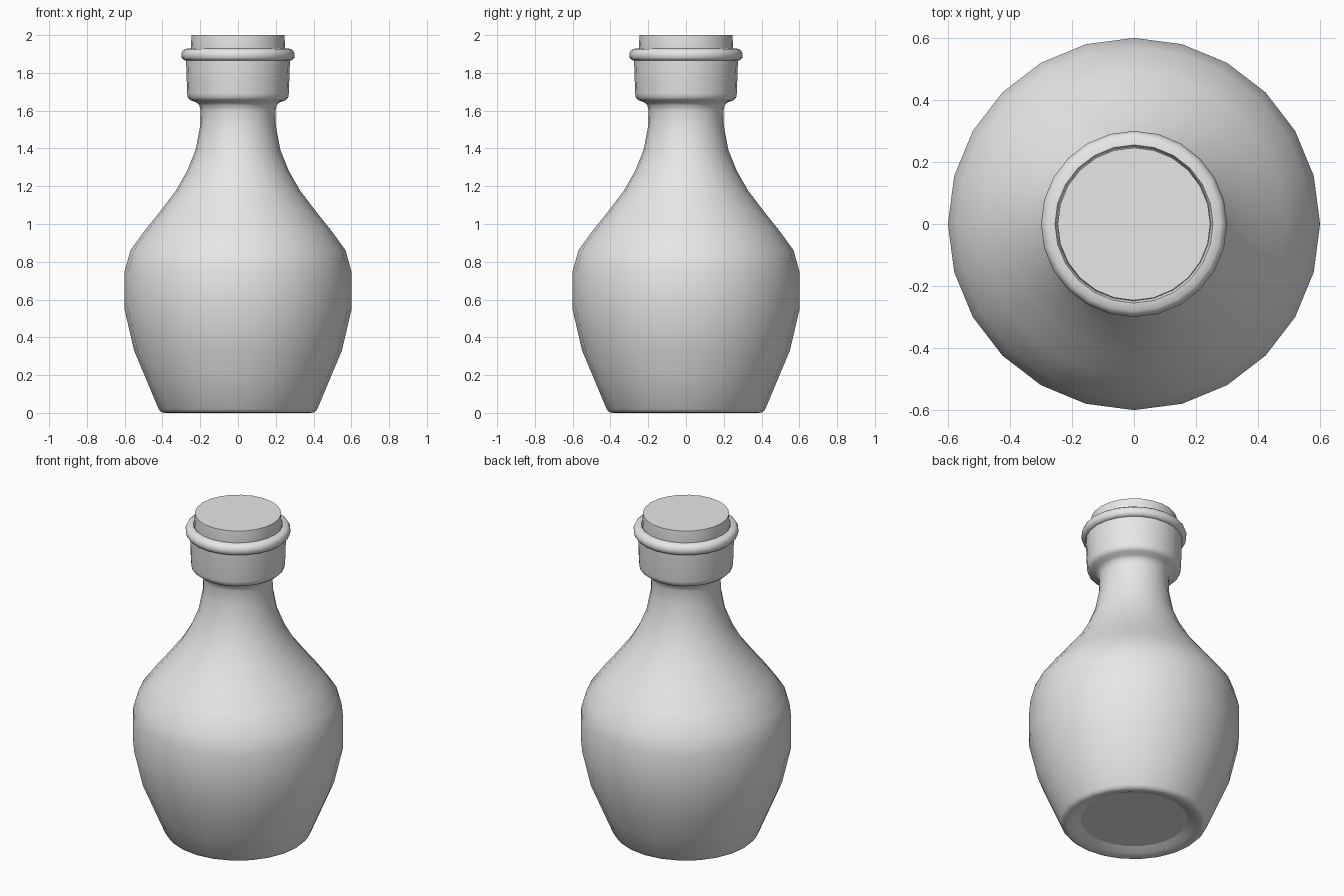
import bpy, bmesh, math

if "Cube" in bpy.data.objects:
    bpy.data.objects.remove(bpy.data.objects["Cube"])

SIDES = 24

glass = bpy.data.materials.new("plain_grey")
glass.diffuse_color = (0.8, 0.8, 0.8, 1)
glass.use_nodes = True
glass.node_tree.nodes["Principled BSDF"].inputs["Base Color"].default_value = glass.diffuse_color


def lathe(name, profile, angle, cap_start=False, cap_end=False):
    """Spin a (radius, height) profile round z; caps stay flat."""
    bm = bmesh.new()
    rings = []
    for r, z in profile:
        rings.append([bm.verts.new((r * math.cos(i * math.tau / SIDES),
                                    r * math.sin(i * math.tau / SIDES), z))
                      for i in range(SIDES)])
    for a, b in zip(rings, rings[1:]):
        for i in range(SIDES):
            j = (i + 1) % SIDES
            bm.faces.new((a[i], a[j], b[j], b[i])).smooth = True
    if cap_start:
        bm.faces.new(rings[0][::-1])
    if cap_end:
        bm.faces.new(rings[-1])
    # sharp edges: steep folds and the rims of the flat caps
    bm.normal_update()
    for e in bm.edges:
        if len(e.link_faces) == 2:
            flat = any(not f.smooth for f in e.link_faces)
            e.smooth = not flat and e.calc_face_angle() < math.radians(angle)
    mesh = bpy.data.meshes.new(name)
    bm.to_mesh(mesh)
    bm.free()
    mesh.materials.append(glass)
    ob = bpy.data.objects.new(name, mesh)
    bpy.context.collection.objects.link(ob)
    return ob


# Bottle: recessed base, belly, neck, collar, rounded lip, inside of mouth
lathe("bottle", [
    (0.305, 0.03), (0.35, 0.01), (0.385, 0.0), (0.405, 0.003), (0.42, 0.02),
    (0.485, 0.175), (0.55, 0.33), (0.60, 0.545), (0.60, 0.75), (0.57, 0.86),
    (0.49, 0.97), (0.41, 1.07), (0.33, 1.175), (0.27, 1.28), (0.225, 1.39),
    (0.20, 1.52), (0.198, 1.60), (0.205, 1.63), (0.222, 1.645), (0.25, 1.655),
    (0.265, 1.668), (0.269, 1.69), (0.275, 1.865), (0.288, 1.868),
    (0.298, 1.88), (0.30, 1.90), (0.293, 1.917), (0.28, 1.927),
    (0.255, 1.93), (0.25, 1.92), (0.235, 1.72),
], 60, cap_start=True)

# Stopper: slightly tapered plug seated in the mouth
lathe("stopper", [(0.225, 1.72), (0.25, 1.925), (0.246, 2.0)], 40,
      cap_start=True, cap_end=True)
